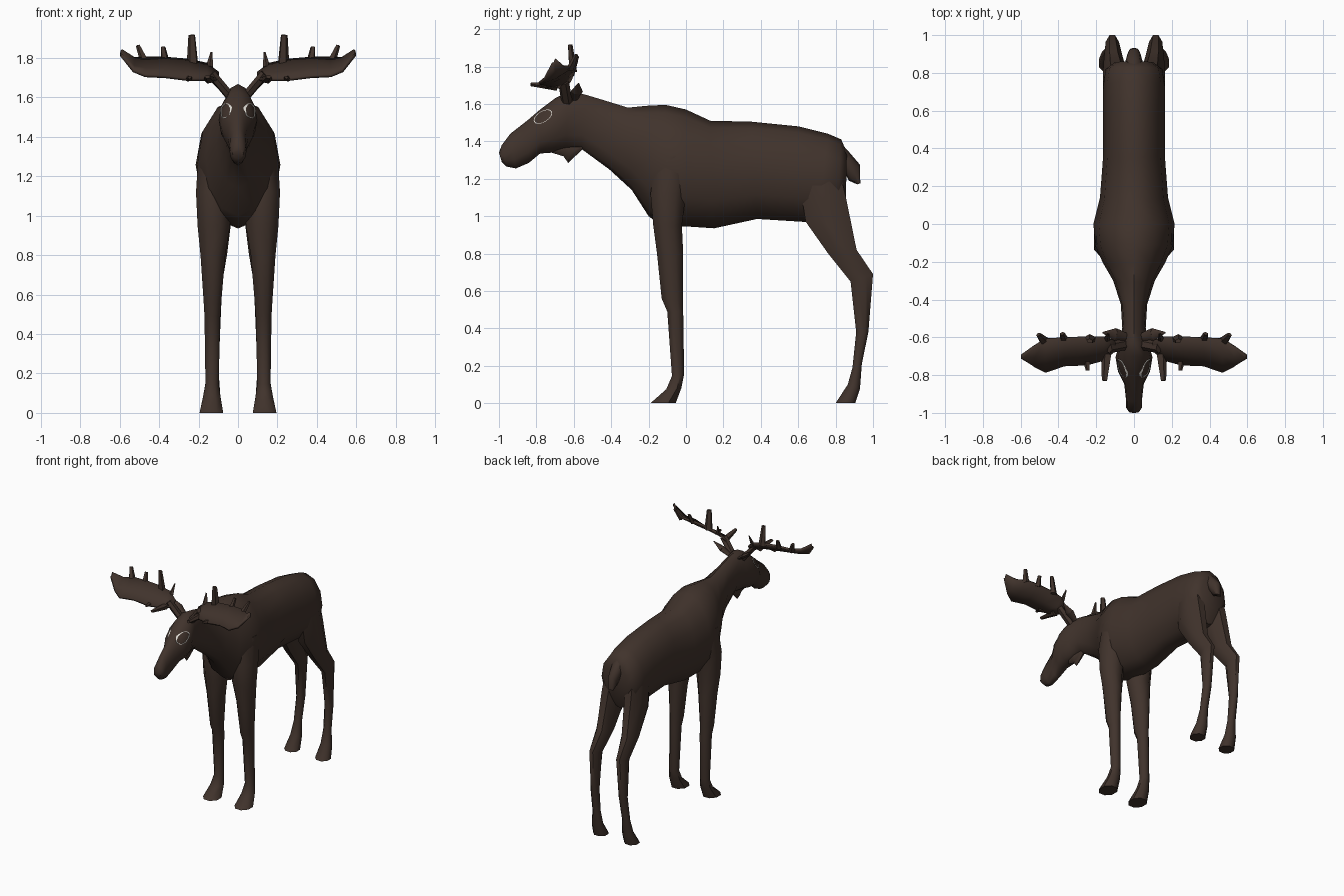
import bpy, bmesh, math
from mathutils import Vector
from mathutils.bvhtree import BVHTree


def material(name, rgb):
    m = bpy.data.materials.new(name)
    m.diffuse_color = (*rgb, 1)
    return m


FUR = material("dark brown fur", (0.052, 0.033, 0.025))
RIM = material("pale eye rim", (0.75, 0.73, 0.68))


def finish(name, bm, mat=FUR, mirror=False, angle=50, solid=0):
    bmesh.ops.recalc_face_normals(bm, faces=bm.faces[:])
    me = bpy.data.meshes.new(name)
    bm.to_mesh(me)
    bm.free()
    me.materials.append(mat)
    ob = bpy.data.objects.new(name, me)
    bpy.context.collection.objects.link(ob)
    bpy.ops.object.select_all(action='DESELECT')
    ob.select_set(True)
    bpy.context.view_layer.objects.active = ob
    bpy.ops.object.shade_smooth_by_angle(angle=math.radians(angle))
    if solid:
        s = ob.modifiers.new("thickness", 'SOLIDIFY')
        s.thickness, s.offset = solid, 0
    if mirror:
        ob.modifiers.new("mirror", 'MIRROR').use_mirror_merge = False
    return ob


def skin(bm, rings):
    """Join rings of points into a capped tube."""
    vs = [[bm.verts.new(p) for p in r] for r in rings]
    n = len(vs[0])
    for a, b in zip(vs, vs[1:]):
        for i in range(n):
            bm.faces.new((a[i], a[(i + 1) % n], b[(i + 1) % n], b[i]))
    bm.faces.new(vs[0])
    bm.faces.new(vs[-1])


def spine_rings(sections, sides=12):
    """Each section: top y, top z, bottom y, bottom z, half width."""
    rings = []
    for ty, tz, by, bz, w in sections:
        ring = []
        for i in range(sides):
            a = 2 * math.pi * i / sides
            t = 0.5 + 0.5 * math.cos(a)
            ring.append((w * math.sin(a), by + (ty - by) * t, bz + (tz - bz) * t))
        rings.append(ring)
    return rings


def leg_rings(sections, sides=8):
    """Each section: front y, front z, back y, back z, inner x, outer x."""
    rings = []
    for fy, fz, by, bz, xi, xo in sections:
        ring = []
        for i in range(sides):
            a = 2 * math.pi * (i + 0.5) / sides
            k = 1 / math.cos(math.pi / sides)
            u, t = 0.5 + 0.5 * k * math.cos(a), 0.5 + 0.5 * k * math.sin(a)
            ring.append((xi + (xo - xi) * u, fy + (by - fy) * t, fz + (bz - fz) * t))
        rings.append(ring)
    return rings


def spike(bm, a, b, ra, rb, flat=1.0, sides=5):
    """Tapered tine between two points."""
    a, b = Vector(a), Vector(b)
    q = (b - a).to_track_quat('Z', 'Y')
    skin(bm, [[c + q @ Vector((r * math.cos(2 * math.pi * i / sides),
                               r * flat * math.sin(2 * math.pi * i / sides), 0))
               for i in range(sides)] for c, r in ((a, ra), (b, rb))])


# Body, neck and head as one continuous skin
bm = bmesh.new()
skin(bm, spine_rings([
    (0.86, 1.34, 0.855, 1.10, 0.10), (0.83, 1.41, 0.81, 0.99, 0.15),
    (0.76, 1.44, 0.70, 0.965, 0.163), (0.60, 1.48, 0.62, 0.97, 0.163),
    (0.35, 1.505, 0.38, 0.985, 0.163), (0.13, 1.51, 0.15, 0.935, 0.18),
    (0.0, 1.57, 0.0, 0.945, 0.215), (-0.11, 1.595, -0.12, 0.94, 0.205),
    (-0.21, 1.59, -0.20, 1.0, 0.165), (-0.31, 1.58, -0.29, 1.14, 0.11),
    (-0.44, 1.62, -0.41, 1.25, 0.07), (-0.54, 1.65, -0.56, 1.36, 0.062),
    (-0.63, 1.668, -0.64, 1.355, 0.078), (-0.70, 1.63, -0.71, 1.34, 0.098),
    (-0.78, 1.57, -0.78, 1.335, 0.085), (-0.85, 1.51, -0.84, 1.285, 0.052),
    (-0.94, 1.44, -0.91, 1.255, 0.043), (-0.985, 1.38, -0.96, 1.265, 0.042),
    (-1.0, 1.34, -0.985, 1.29, 0.028)]))
tree = BVHTree.FromBMesh(bm)
finish("body", bm)

# Legs
bm = bmesh.new()
skin(bm, leg_rings([
    (-0.16, 1.32, 0.03, 1.32, 0.06, 0.20), (-0.19, 1.12, 0.0, 1.12, 0.04, 0.213),
    (-0.175, 0.95, -0.022, 0.95, 0.04, 0.205), (-0.155, 0.8, -0.015, 0.8, 0.065, 0.19),
    (-0.13, 0.56, -0.015, 0.56, 0.085, 0.174), (-0.10, 0.49, -0.015, 0.49, 0.09, 0.17),
    (-0.075, 0.145, -0.01, 0.155, 0.098, 0.165), (-0.105, 0.075, -0.025, 0.08, 0.088, 0.178),
    (-0.19, 0, -0.055, 0, 0.075, 0.195)]))
finish("front_legs", bm, mirror=True)

bm = bmesh.new()
skin(bm, leg_rings([
    (0.60, 1.22, 0.82, 1.25, 0.04, 0.15), (0.64, 0.97, 0.855, 1.10, 0.03, 0.165),
    (0.76, 0.80, 0.912, 0.82, 0.055, 0.16), (0.88, 0.65, 1.0, 0.69, 0.08, 0.15),
    (0.91, 0.38, 0.975, 0.38, 0.092, 0.15), (0.89, 0.19, 0.94, 0.21, 0.098, 0.155),
    (0.865, 0.10, 0.93, 0.075, 0.09, 0.17), (0.80, 0, 0.905, 0, 0.08, 0.185)]))
finish("hind_legs", bm, mirror=True)

# Tail
bm = bmesh.new()
skin(bm, spine_rings([(0.82, 1.40, 0.82, 1.27, 0.05), (0.87, 1.345, 0.855, 1.22, 0.045),
                      (0.93, 1.275, 0.87, 1.19, 0.035), (0.932, 1.175, 0.915, 1.17, 0.022)], 8))
finish("tail", bm)

# Hanging throat flap
bm = bmesh.new()
skin(bm, spine_rings([(-0.55, 1.40, -0.55, 1.36, 0.02), (-0.62, 1.42, -0.63, 1.285, 0.025),
                      (-0.66, 1.42, -0.655, 1.32, 0.025), (-0.72, 1.40, -0.72, 1.34, 0.02)], 6))
finish("throat_flap", bm)

# Ears: leaf-shaped, pointing out and back
bm = bmesh.new()
spike(bm, (0.035, -0.60, 1.62), (0.10, -0.585, 1.665), 0.02, 0.034, 0.5, 6)
spike(bm, (0.10, -0.585, 1.665), (0.165, -0.575, 1.71), 0.034, 0.004, 0.5, 6)
finish("ears", bm, mirror=True)

# Antler palms: sloping plates, x / rear y, z / front y, z
bm = bmesh.new()
palm = [(0.10, -0.62, 1.725, -0.67, 1.69), (0.16, -0.60, 1.77, -0.72, 1.69),
        (0.25, -0.60, 1.79, -0.745, 1.69), (0.37, -0.605, 1.80, -0.75, 1.705),
        (0.47, -0.61, 1.80, -0.785, 1.71), (0.53, -0.65, 1.80, -0.755, 1.735),
        (0.592, -0.695, 1.84, -0.715, 1.815)]
rows = [[bm.verts.new(p) for p in ((x, ry, rz), (x, (ry + fy) / 2, (rz + fz) / 2 - 0.012), (x, fy, fz))]
        for x, ry, rz, fy, fz in palm]
for a, b in zip(rows, rows[1:]):
    for i in range(2):
        bm.faces.new((a[i], a[i + 1], b[i + 1], b[i]))
finish("antler_palms", bm, mirror=True, angle=35, solid=0.016)

# Antler beams and tines
bm = bmesh.new()
spike(bm, (0.035, -0.635, 1.60), (0.135, -0.655, 1.72), 0.03, 0.03, 0.8, 6)
for a, b, ra, rb in [
        ((0.145, -0.61, 1.755), (0.135, -0.58, 1.83), 0.02, 0.005),
        ((0.23, -0.605, 1.77), (0.234, -0.62, 1.917), 0.031, 0.018),
        ((0.37, -0.61, 1.785), (0.38, -0.58, 1.855), 0.023, 0.013),
        ((0.475, -0.62, 1.785), (0.507, -0.585, 1.863), 0.026, 0.013),
        ((0.145, -0.69, 1.69), (0.155, -0.83, 1.705), 0.03, 0.015),
        ((0.25, -0.72, 1.695), (0.245, -0.775, 1.70), 0.022, 0.01)]:
    spike(bm, a, b, ra, rb, 0.7)
finish("antler_tines", bm, mirror=True, angle=35)

# Eye rims: thin ovals laid onto the side of the head
bm = bmesh.new()
rings = []
N, tilt = 24, math.radians(-15)
for i in range(N):
    a = 2 * math.pi * i / N
    loop = []
    for s, lift in ((1.0, 0.004), (0.92, 0.004), (0.92, -0.003), (1.0, -0.003)):
        u, v = 0.05 * s * math.cos(a), 0.037 * s * math.sin(a)
        y = -0.765 + u * math.cos(tilt) - v * math.sin(tilt)
        z = 1.532 - u * math.sin(tilt) + v * math.cos(tilt)
        hit = tree.ray_cast(Vector((1, y, z)), Vector((-1, 0, 0)))[0]
        loop.append(bm.verts.new(((hit.x if hit else 0.05) + lift, y, z)))
    rings.append(loop)
for i in range(N):
    a, b = rings[i], rings[(i + 1) % N]
    for j in range(4):
        bm.faces.new((a[j], a[(j + 1) % 4], b[(j + 1) % 4], b[j]))
finish("eye_rims", bm, RIM, mirror=True)
